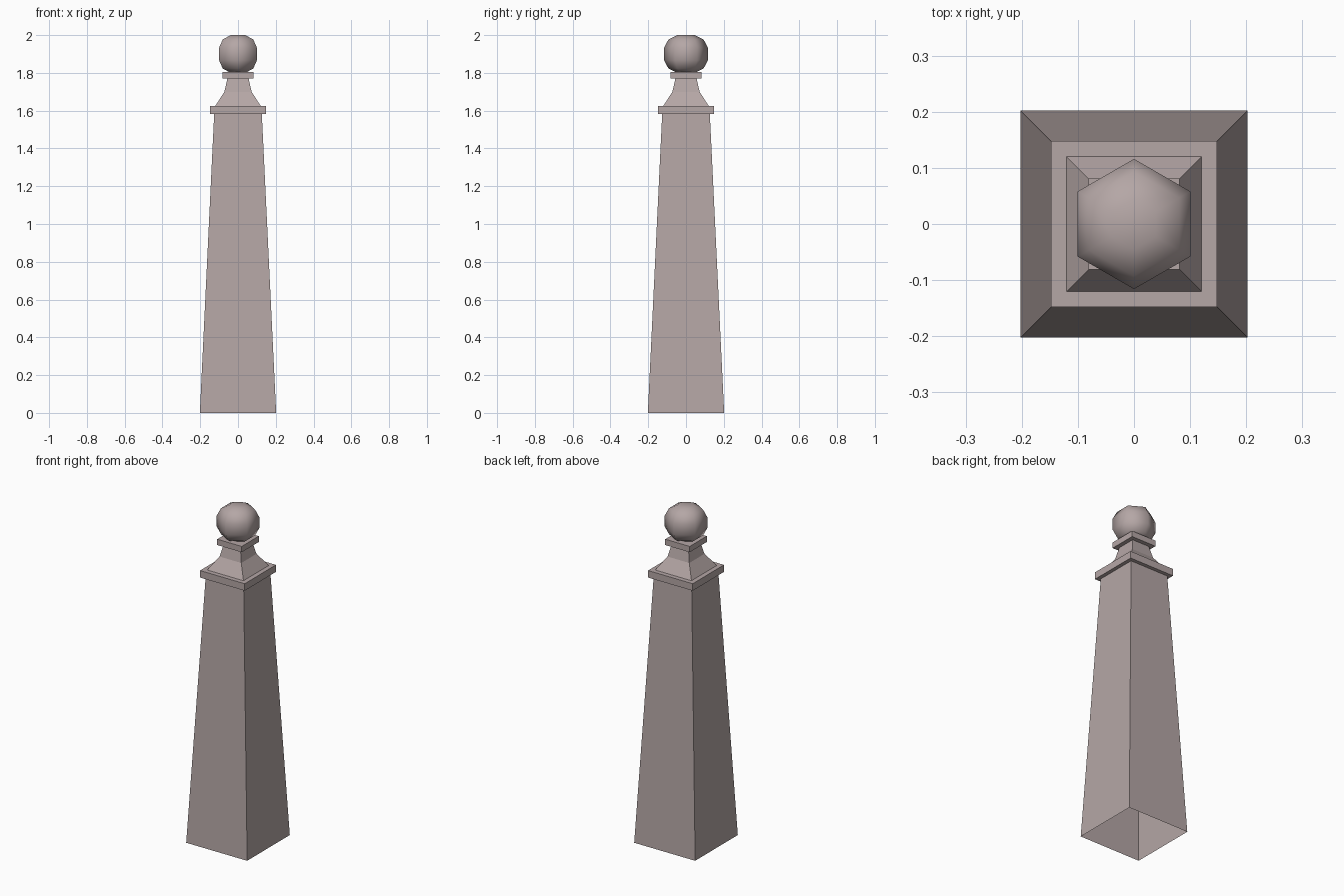
import bpy, bmesh
from math import cos, sin, pi

cube = bpy.data.objects.get("Cube")
if cube:
    bpy.data.objects.remove(cube, do_unlink=True)

stone = bpy.data.materials.new("warm grey stone")
stone.use_nodes = True
colour = (0.46, 0.385, 0.38, 1)
stone.diffuse_color = colour
stone.node_tree.nodes["Principled BSDF"].inputs["Base Color"].default_value = colour


def turned(name, profile, sides, start, bottom=True, top=True, smooth=False):
    """Stack rings of (corner radius, height) into a many-sided solid."""
    bm = bmesh.new()
    rings = []
    for r, z in profile:
        angles = [start + 2 * pi * i / sides for i in range(sides)]
        rings.append([bm.verts.new((r * cos(a), r * sin(a), z)) for a in angles])
    for low, high in zip(rings, rings[1:]):
        for i in range(sides):
            j = (i + 1) % sides
            bm.faces.new((low[i], low[j], high[j], high[i]))
    if bottom:
        bm.faces.new(rings[0][::-1])
    if top:
        bm.faces.new(rings[-1])
    for face in bm.faces:
        face.smooth = smooth
    mesh = bpy.data.meshes.new(name)
    bm.to_mesh(mesh)
    bm.free()
    mesh.materials.append(stone)
    obj = bpy.data.objects.new(name, mesh)
    bpy.context.collection.objects.link(obj)
    return obj


def square(name, profile, **caps):
    """Square part from (half width, height) pairs."""
    return turned(name, [(w * 2 ** 0.5, z) for w, z in profile], 4, pi / 4, **caps)


# Hollow tapering shaft, open underneath
square("shaft", [(0.202, 0), (0.126, 1.585)], bottom=False, top=False)

# Cap slab, flared neck and small slab
square("cap_slab", [(0.148, 1.583), (0.148, 1.625)])
square("flared_neck", [(0.121, 1.624), (0.072, 1.70), (0.055, 1.775)],
       bottom=False, top=False)
square("collar_slab", [(0.081, 1.77), (0.081, 1.805)])

# Six-sided ball finial with rounded shading
ball = [(0.045, 1.80), (0.093, 1.823), (0.116, 1.867),
        (0.116, 1.933), (0.093, 1.977), (0.045, 2.0)]
turned("ball_finial", ball, 6, pi / 2, smooth=True)
